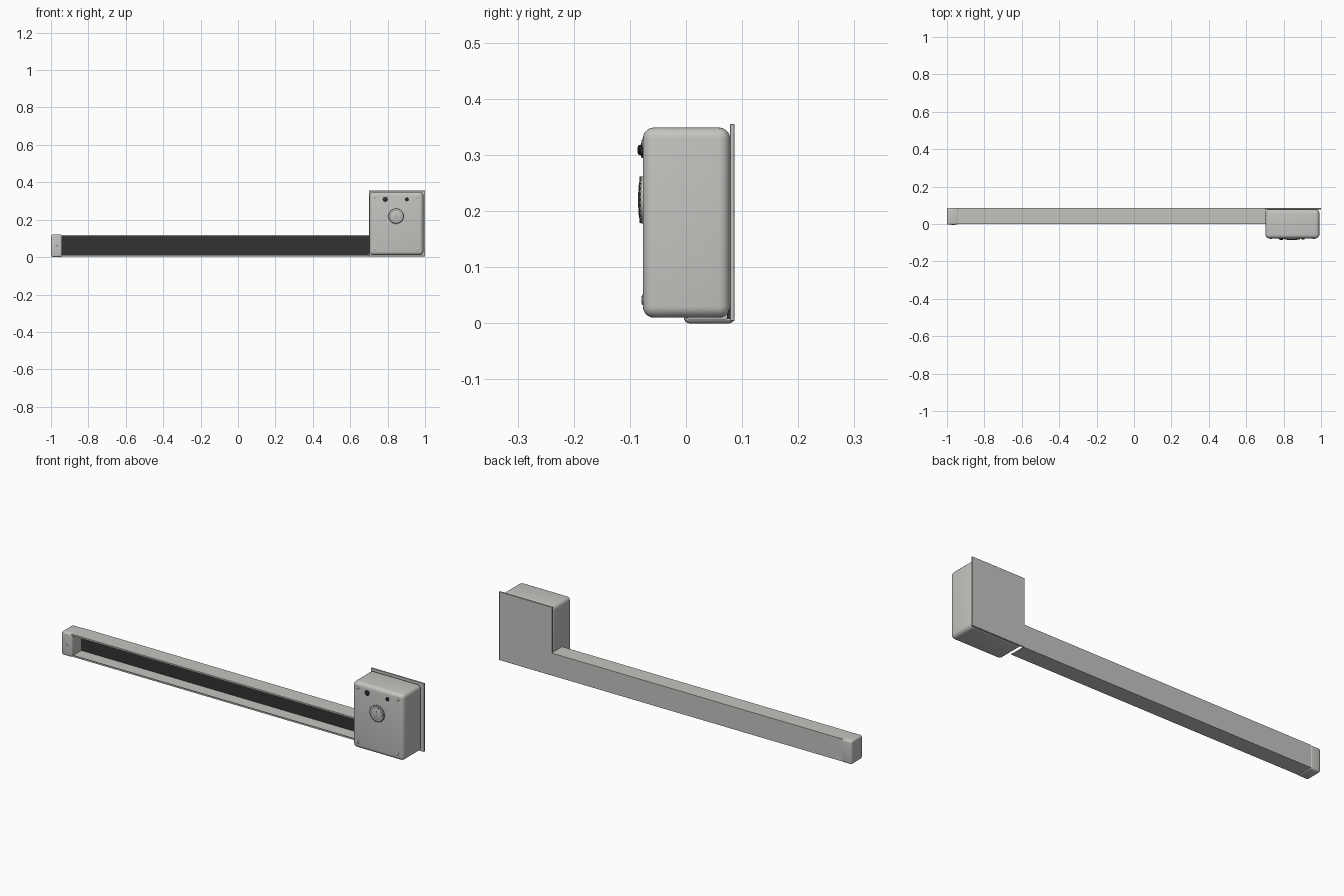
import bpy, bmesh, math

if "Cube" in bpy.data.objects:
    bpy.data.objects.remove(bpy.data.objects["Cube"])


def material(name, r, g, b):
    m = bpy.data.materials.new(name)
    m.diffuse_color = (r, g, b, 1)
    m.use_nodes = True
    m.node_tree.nodes["Principled BSDF"].inputs["Base Color"].default_value = m.diffuse_color
    return m


GREY = material("warm_grey_metal", 0.55, 0.55, 0.53)
DARK = material("dark_heater_core", 0.032, 0.032, 0.032)
STEEL = material("dial_grey", 0.36, 0.36, 0.35)


def finish(name, bm, mat, bevel=0, segments=4, smooth=True):
    bmesh.ops.recalc_face_normals(bm, faces=bm.faces)
    me = bpy.data.meshes.new(name)
    bm.to_mesh(me)
    bm.free()
    ob = bpy.data.objects.new(name, me)
    bpy.context.collection.objects.link(ob)
    me.materials.append(mat)
    bpy.ops.object.select_all(action='DESELECT')
    bpy.context.view_layer.objects.active = ob
    ob.select_set(True)
    if bevel:
        mod = ob.modifiers.new("round_edges", 'BEVEL')
        mod.width, mod.segments = bevel, segments
        bpy.ops.object.modifier_apply(modifier=mod.name)
    if smooth:
        bpy.ops.object.shade_smooth_by_angle(angle=math.radians(35))
    return ob


def box(name, lo, hi, mat, bevel=0, segments=4):
    bm = bmesh.new()
    bmesh.ops.create_cube(bm, size=1)
    for v in bm.verts:
        v.co = [lo[i] + (v.co[i] + 0.5) * (hi[i] - lo[i]) for i in range(3)]
    return finish(name, bm, mat, bevel, segments)


def turned(name, x, z, profile, mat, sides=32):
    """Lathe a (radius, y) profile about a y axis, closing both ends."""
    bm = bmesh.new()
    rings = []
    for r, y in profile:
        rings.append([bm.verts.new((x + r * math.cos(2 * math.pi * i / sides), y,
                                    z + r * math.sin(2 * math.pi * i / sides)))
                      for i in range(sides)])
    for a, b in zip(rings, rings[1:]):
        for i in range(sides):
            j = (i + 1) % sides
            bm.faces.new((a[i], a[j], b[j], b[i]))
    bm.faces.new(rings[0])
    bm.faces.new(rings[-1])
    return finish(name, bm, mat)


def extruded(name, profile, x0, x1, mat):
    """Extrude a (y, z) outline along x."""
    bm = bmesh.new()
    face = bm.faces.new([bm.verts.new((x0, y, z)) for y, z in profile])
    ext = bmesh.ops.extrude_face_region(bm, geom=[face])
    for v in ext["geom"]:
        if isinstance(v, bmesh.types.BMVert):
            v.co.x = x1
    return finish(name, bm, mat)


# Long open-fronted channel with small folded lips
Y0, Y1, Z0, Z1, T, LIP = 0.0, 0.0855, 0.004, 0.119, 0.004, 0.008
channel = [(Y0, Z0 + LIP), (Y0, Z0), (Y1, Z0), (Y1, Z1), (Y0, Z1), (Y0, Z1 - LIP),
           (Y0 + T, Z1 - LIP), (Y0 + T, Z1 - T), (Y1 - T, Z1 - T),
           (Y1 - T, Z0 + T), (Y0 + T, Z0 + T), (Y0 + T, Z0 + LIP)]
extruded("channel", channel, -0.945, 0.703, GREY)

# Dark panel along the inside back of the channel
box("dark_panel", (-0.945, 0.073, Z0 + T), (0.703, Y1 - T, Z1 - T), DARK)

# Rounded end cap with its screw
box("end_cap", (-1.0, -0.004, 0.0), (-0.94, 0.0866, 0.121), GREY, 0.01)
turned("cap_screw", -0.968, 0.063, [(0.007, 0), (0.007, -0.005), (0.005, -0.006)], STEEL, 16)

# Control box on its mounting plate
box("mounting_plate", (0.70, 0.0786, 0.004), (1.0, 0.0866, 0.355), GREY, 0.001, 1)
box("control_box", (0.703, -0.077, 0.010), (0.991, 0.0786, 0.349), GREY, 0.02, 5)

# Dial: base, dark ring, raised centre, grip bar and tick marks
DX, DZ = 0.845, 0.22
turned("dial_base", DX, DZ, [(0.042, -0.075), (0.042, -0.080), (0.038, -0.083)], GREY, 40)
turned("dial_ring", DX, DZ, [(0.032, -0.080), (0.032, -0.0835)], STEEL, 40)
turned("dial_centre", DX, DZ, [(0.028, -0.080), (0.028, -0.0838), (0.026, -0.0845)], GREY, 40)
box("dial_grip", (DX - 0.003, -0.0855, DZ - 0.014), (DX + 0.003, -0.083, DZ + 0.014), STEEL)
for i in range(24):
    a = 2 * math.pi * i / 24
    cx, cz = DX + 0.0395 * math.cos(a), DZ + 0.0395 * math.sin(a)
    box("dial_notch", (cx - 0.002, -0.0832, cz - 0.002), (cx + 0.002, -0.079, cz + 0.002), DARK)

# Black push knob and small indicator
turned("black_knob", 0.787, 0.309,
       [(0.014, -0.076), (0.014, -0.079), (0.009, -0.081), (0.009, -0.084), (0.004, -0.0866)], DARK, 24)
turned("indicator", 0.903, 0.309, [(0.009, -0.076), (0.009, -0.080), (0.006, -0.083)], DARK, 20)

# Corner screws
for x in (0.731, 0.960):
    for z in (0.042, 0.320):
        turned("corner_screw", x, z, [(0.009, -0.076), (0.009, -0.078), (0.006, -0.0792)], GREY, 16)
        box("screw_slot", (x - 0.005, -0.0796, z - 0.001), (x + 0.005, -0.0785, z + 0.001), STEEL)
